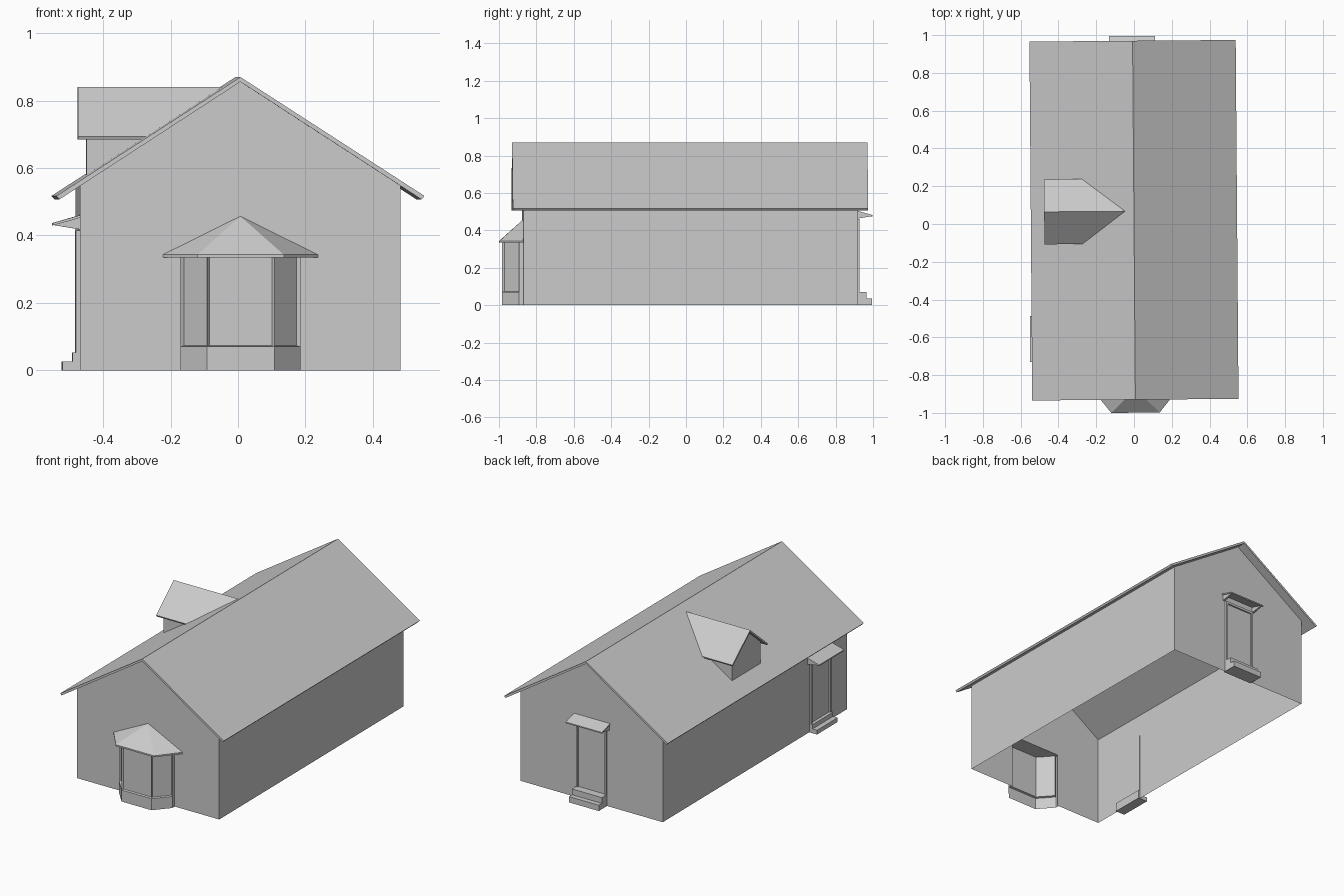
import bpy, bmesh
from math import radians
from mathutils import Matrix

if "Cube" in bpy.data.objects:
    bpy.data.objects.remove(bpy.data.objects["Cube"])

TURN = Matrix.Rotation(radians(0.45), 3, 'Z')   # whole house sits slightly turned


def finish(name, bm):
    bmesh.ops.recalc_face_normals(bm, faces=bm.faces)
    for v in bm.verts:
        v.co = TURN @ v.co
    me = bpy.data.meshes.new(name)
    bm.to_mesh(me)
    bm.free()
    ob = bpy.data.objects.new(name, me)
    bpy.context.collection.objects.link(ob)
    return ob


def mesh(name, verts, faces):
    bm = bmesh.new()
    vs = [bm.verts.new(v) for v in verts]
    for f in faces:
        bm.faces.new([vs[i] for i in f])
    return finish(name, bm)


def prism(name, profile, a, b, place):
    """Extrude a 2D profile from a to b; place(p, q, t) gives the 3D point."""
    n = len(profile)
    verts = [place(p, q, t) for t in (a, b) for p, q in profile]
    faces = [tuple(range(n)), tuple(range(n, 2 * n))]
    faces += [(i, (i + 1) % n, n + (i + 1) % n, n + i) for i in range(n)]
    return mesh(name, verts, faces)


def along_y(p, q, t):
    return (p, t, q)


W, YF, YB = 0.475, -0.872, 0.915
SLOPE, RIDGE, UNDER = 0.646, 0.87, 0.856
EAVE = UNDER - W * SLOPE

# Walls: open-bottomed shell, front wall notched for the bay
bm = bmesh.new()
front = [(-W, 0), (-W, EAVE), (0, UNDER), (W, EAVE), (W, 0),
         (0.17, 0), (0.17, 0.335), (-0.17, 0.335), (-0.17, 0)]
bm.faces.new([bm.verts.new((x, YF, z)) for x, z in front])
bm.faces.new([bm.verts.new((x, YB, z)) for x, z in front[:5]])
for s in (-W, W):
    bm.faces.new([bm.verts.new((s, y, z)) for y, z in
                  ((YF, 0), (YB, 0), (YB, EAVE), (YF, EAVE))])
bmesh.ops.remove_doubles(bm, verts=bm.verts, dist=1e-4)
finish("walls", bm)

# Main roof
R = 0.546
prism("roof", [(-R, RIDGE - R * SLOPE), (0, RIDGE), (R, RIDGE - R * SLOPE),
               (R - 0.009, UNDER - (R - 0.009) * SLOPE - 0.002), (0, UNDER),
               (-R + 0.009, UNDER - (R - 0.009) * SLOPE - 0.002)],
      -0.93, 0.97, along_y)


# Dormer: everything runs back until it meets the main roof slope
def on_roof(z):
    return -(RIDGE - z) / SLOPE


DY, DX, DW = 0.068, -0.45, 0.138
low, side, top = RIDGE + DX * SLOPE, 0.71, 0.83
mesh("dormer_walls",
     [(DX, DY - DW, low), (DX, DY + DW, low), (DX, DY + DW, side), (DX, DY, top),
      (DX, DY - DW, side), (on_roof(side), DY - DW, side), (on_roof(side), DY + DW, side)],
     [(0, 1, 2, 3, 4), (0, 4, 5), (1, 6, 2)])
dorm = [(-0.172, 0.693), (0, 0.84), (0.172, 0.693), (0.168, 0.684), (0, 0.828), (-0.168, 0.684)]
verts = [(-0.475, DY + y, z) for y, z in dorm] + [(on_roof(z), DY + y, z) for y, z in dorm]
mesh("dormer_roof", verts,
     [(0, 1, 4, 5), (1, 2, 3, 4), (6, 7, 10, 11), (7, 8, 9, 10)]
     + [(i, (i + 1) % 6, 6 + (i + 1) % 6, 6 + i) for i in range(6)])

# Bay window: five-sided body with recessed panes
plan = [(-0.178, YF), (-0.178, -0.895), (-0.1, -0.984),
        (0.1, -0.984), (0.178, -0.895), (0.178, YF)]
levels = (0, 0.07, 0.338)
bm = bmesh.new()
rows = [[bm.verts.new((x, y, z)) for x, y in plan] for z in levels]
panes = []
for r in range(2):
    for i in range(5):
        f = bm.faces.new((rows[r][i], rows[r][i + 1], rows[r + 1][i + 1], rows[r + 1][i]))
        if r == 1 and i in (1, 2, 3):
            panes.append(f)
bmesh.ops.inset_individual(bm, faces=panes, thickness=0.019)
bmesh.ops.inset_individual(bm, faces=panes, thickness=0.004, depth=-0.012)
finish("bay_window", bm)

# Bay roof: half pyramid with a thin edge
eave = [(-0.23, YF), (-0.128, -0.999), (0.128, -0.999), (0.23, YF)]
verts = [(x, y, z) for z in (0.334, 0.343) for x, y in eave] + [(0, YF, 0.457)]
mesh("bay_roof", verts,
     [(0, 1, 2, 3), (0, 1, 5, 4), (1, 2, 6, 5), (2, 3, 7, 6),
      (4, 5, 8), (5, 6, 8), (6, 7, 8), (0, 4, 8, 7, 3)])


# Doors: panel, frame, awning and two steps, in wall coordinates (out, z, along)
def doorway(name, place, top, rise, d_low, d_high):
    head = top - 0.045
    bar = lambda part, o, z0, z1, a, b, back=-0.004: prism(
        f"{name}_{part}", [(back, z0), (o, z0), (o, z1), (back, z1)], a, b, place)
    bar("panel", 0.003, 2 * rise, head, -0.09, 0.09)
    bar("frame_head", 0.012, head - 0.014, head, -0.1, 0.1)
    bar("step_low", d_low, 0, rise, -0.1, 0.1, -0.01)
    bar("step_high", d_high, rise, 2 * rise, -0.1, 0.1, -0.01)
    prism(f"{name}_awning", [(0, top), (0.08, top - 0.023), (0.08, top - 0.03),
                             (0, top - 0.008)], -0.121, 0.121, place)
    for s, label in ((-1, "a"), (1, "b")):
        bar(f"frame_post_{label}", 0.012, 2 * rise, head, s * 0.1, s * 0.088)
        prism(f"{name}_bracket_{label}", [(0, top - 0.006), (0.078, top - 0.029),
                                          (0, top - 0.042)], s * 0.115, s * 0.103, place)


doorway("back_door", lambda o, z, t: (t - 0.003, YB + o, z), 0.505, 0.035, 0.08, 0.05)
doorway("side_door", lambda o, z, t: (-W - o, t - 0.605, z), 0.46, 0.026, 0.052, 0.022)
